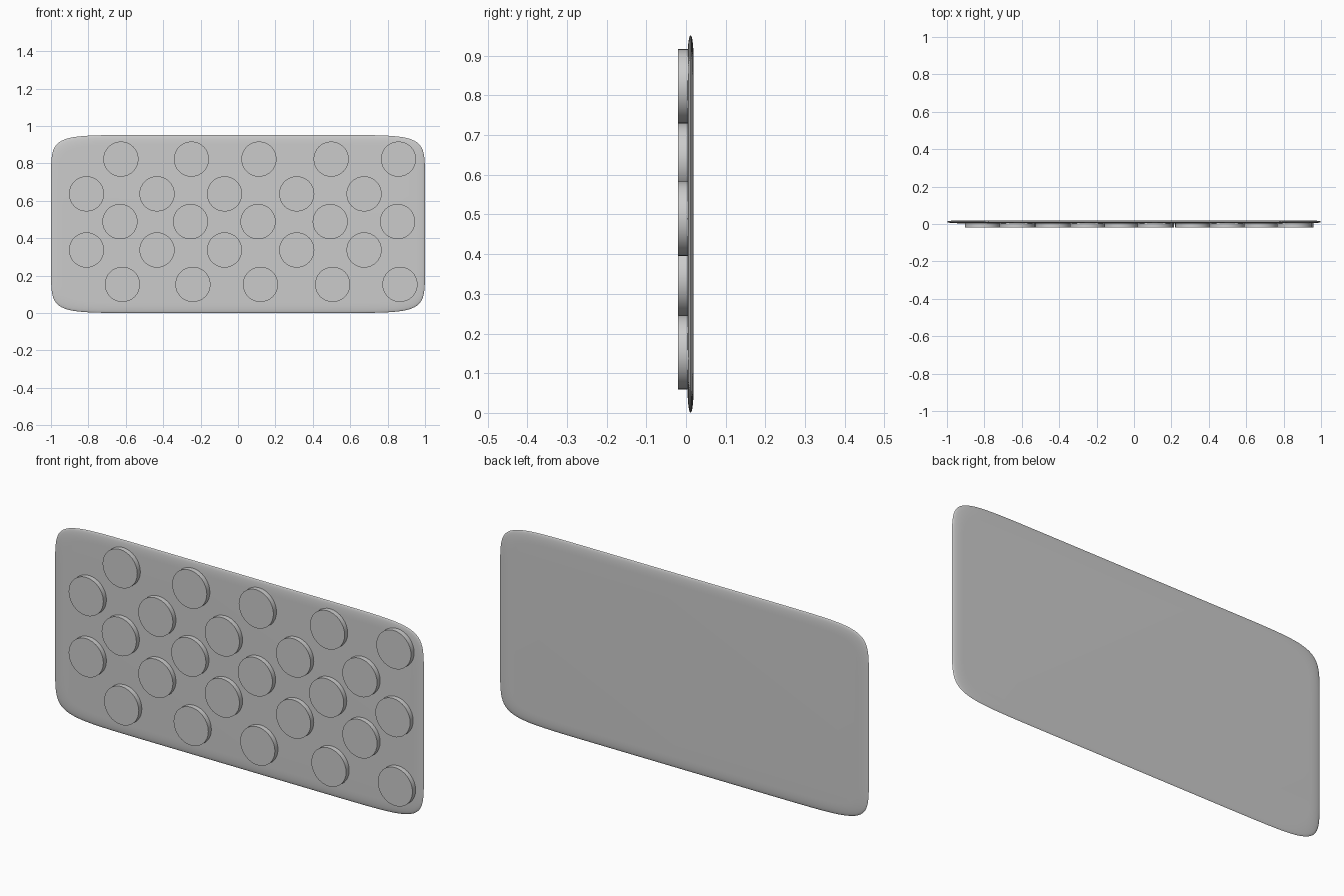
import bpy, bmesh, math

cube = bpy.data.objects.get("Cube")
if cube:
    bpy.data.objects.remove(cube, do_unlink=True)

grey = bpy.data.materials.new("light_grey")
grey.use_nodes = True
colour = (0.6, 0.6, 0.6, 1)
grey.diffuse_color = colour
grey.node_tree.nodes["Principled BSDF"].inputs["Base Color"].default_value = colour

HALF_X, HALF_Z = 1.0, 0.476
MID_Y, HALF_Y = 0.0115, 0.0075
ROUND = 0.055      # width of the thinned rim
POWER = 11         # squareness of the outline
SEGMENTS = 128


def finish(bm, name):
    bmesh.ops.recalc_face_normals(bm, faces=bm.faces)
    mesh = bpy.data.meshes.new(name)
    bm.to_mesh(mesh)
    bm.free()
    mesh.materials.append(grey)
    obj = bpy.data.objects.new(name, mesh)
    bpy.context.collection.objects.link(obj)
    bpy.ops.object.select_all(action='DESELECT')
    obj.select_set(True)
    bpy.context.view_layer.objects.active = obj
    bpy.ops.object.shade_smooth_by_angle(angle=math.radians(35))
    return obj


def soft_power(v):
    return math.copysign(abs(v) ** (2 / POWER), v)


def outline_ring(bm, inset, y):
    ring = []
    for i in range(SEGMENTS):
        a = 2 * math.pi * (i + 0.5) / SEGMENTS
        x = (HALF_X - inset) * soft_power(math.cos(a))
        z = (HALF_Z - inset) * soft_power(math.sin(a))
        ring.append(bm.verts.new((x, y, HALF_Z + z)))
    return ring


# Thin panel with bowed edges and a rounded rim
bm = bmesh.new()
STEPS = 12
rings = []
for k in range(STEPS + 1):
    a = math.pi * (k / STEPS - 0.5)
    rings.append(outline_ring(bm, ROUND * (1 - math.cos(a)),
                              MID_Y + HALF_Y * math.sin(a)))
for low, high in zip(rings, rings[1:]):
    for i in range(SEGMENTS):
        j = (i + 1) % SEGMENTS
        bm.faces.new((low[i], low[j], high[j], high[i]))
bm.faces.new(rings[0])
bm.faces.new(rings[-1])
finish(bm, "panel")

# Staggered rows of round studs on the front: first x and height of each row
ROWS = [(-0.626, 0.823), (-0.81, 0.637), (-0.631, 0.489),
        (-0.81, 0.337), (-0.618, 0.153)]
STEPS_X = [0, 0.377, 0.738, 1.124, 1.484]
RADIUS, FRONT_Y, BACK_Y = 0.094, -0.02, 0.008

for r, (start, z) in enumerate(ROWS):
    for c, step in enumerate(STEPS_X):
        bm = bmesh.new()
        bmesh.ops.create_cone(bm, cap_ends=True, segments=32, radius1=RADIUS,
                              radius2=RADIUS, depth=BACK_Y - FRONT_Y)
        for v in bm.verts:
            px, py, pz = v.co
            v.co = (px, pz, py)
        stud = finish(bm, f"stud_row{r + 1}_{c + 1}")
        stud.location = (start + step, (FRONT_Y + BACK_Y) / 2, z)
